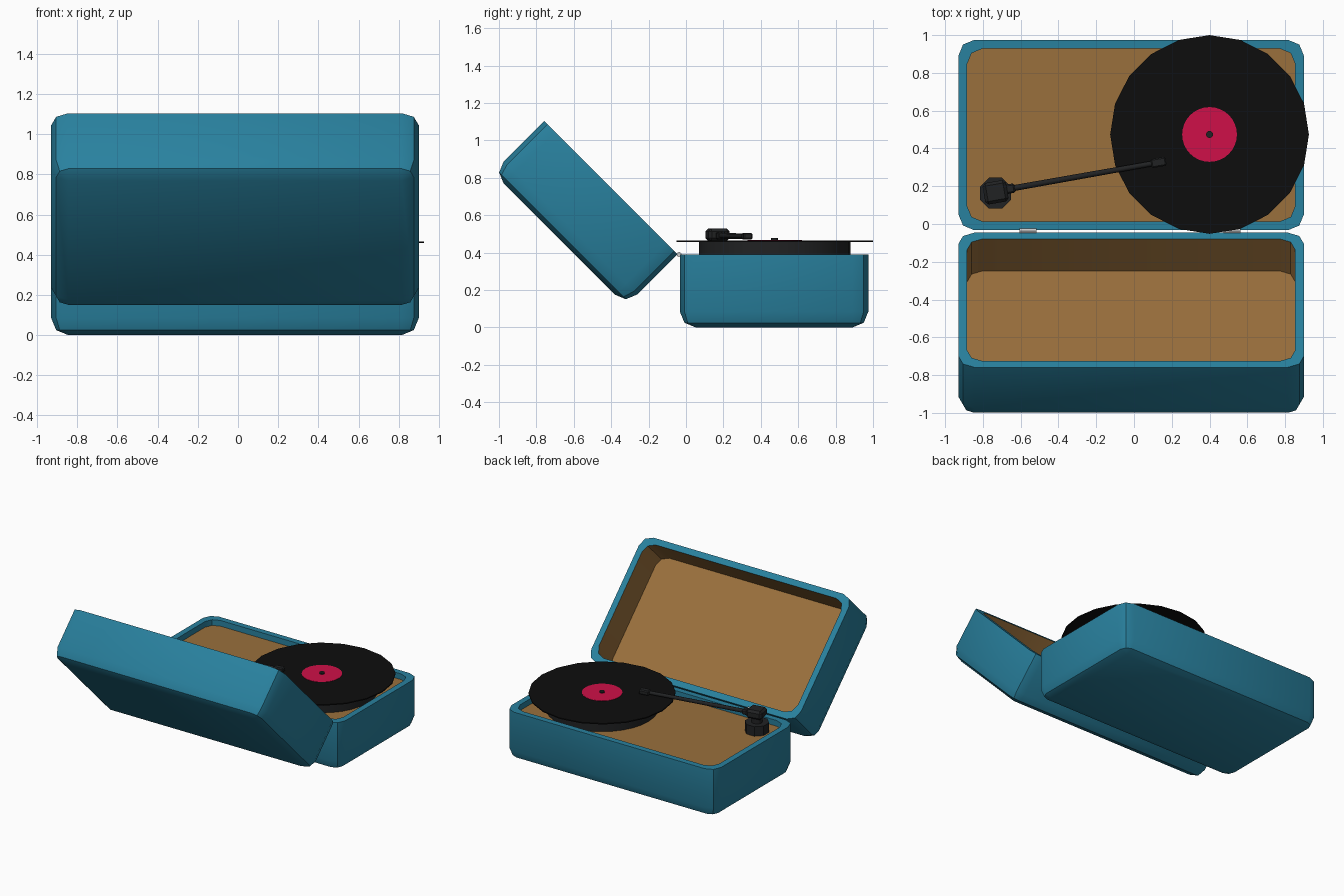
import bpy, bmesh
from math import pi, cos, sin, radians, atan2
from mathutils import Vector, Matrix

if "Cube" in bpy.data.objects:
    bpy.data.objects.remove(bpy.data.objects["Cube"])


def material(name, rgb):
    m = bpy.data.materials.new(name)
    m.diffuse_color = (*rgb, 1)
    m.use_nodes = True
    m.node_tree.nodes["Principled BSDF"].inputs["Base Color"].default_value = m.diffuse_color
    return m


TEAL = material("teal_leather", (0.022, 0.22, 0.345))
BROWN = material("tan_lining", (0.32, 0.16, 0.045))
BLACK = material("vinyl_black", (0.004, 0.004, 0.004))
DARK = material("dark_plastic", (0.015, 0.016, 0.017))
PINK = material("label_pink", (0.62, 0.005, 0.065))


def finish(bm, name, mats, matrix=Matrix(), angle=30):
    bmesh.ops.remove_doubles(bm, verts=bm.verts, dist=1e-5)
    bmesh.ops.recalc_face_normals(bm, faces=bm.faces)
    me = bpy.data.meshes.new(name)
    bm.to_mesh(me)
    bm.free()
    ob = bpy.data.objects.new(name, me)
    bpy.context.collection.objects.link(ob)
    for m in mats:
        me.materials.append(m)
    ob.matrix_world = matrix
    bpy.ops.object.select_all(action='DESELECT')
    bpy.context.view_layer.objects.active = ob
    ob.select_set(True)
    bpy.ops.object.shade_smooth_by_angle(angle=radians(angle))
    return ob


def rounded_rect(hx, hy, r, segs=2):
    pts = []
    for i, (sx, sy) in enumerate([(1, 1), (-1, 1), (-1, -1), (1, -1)]):
        for k in range(segs + 1):
            a = (i + k / segs) * pi / 2
            pts.append((sx * (hx - r) + r * cos(a), sy * (hy - r) + r * sin(a)))
    return pts


HX, HY, H, R = 0.915, 0.504, 0.39, 0.085


def case_half(name, floor, wall_mat, matrix):
    """Open tray with rounded edges, lofted from rounded rectangles."""
    rim, mid = 0.047, R * (1 - cos(pi / 4))
    rings = [(R, 0, 0), (mid, R - mid, mid), (0, R, R), (0, R, H),
             (rim, 0.08, H), (rim, 0.08, floor)]
    bm = bmesh.new()
    loops = [[bm.verts.new((x, y, z)) for x, y in rounded_rect(HX - inset, HY - inset, r)]
             for inset, r, z in rings]
    for j, (a, b) in enumerate(zip(loops, loops[1:])):
        for i in range(len(a)):
            k = (i + 1) % len(a)
            f = bm.faces.new((a[i], a[k], b[k], b[i]))
            f.material_index = wall_mat if j == len(rings) - 2 else 0
    bm.faces.new(loops[0])
    bm.faces.new(loops[-1]).material_index = 1
    return finish(bm, name, [TEAL, BROWN], matrix)


def disc(name, x, y, z0, z1, r, sides, mat, turn=0.0, axis=None):
    bm = bmesh.new()
    bmesh.ops.create_cone(bm, cap_ends=True, segments=sides, radius1=r, radius2=r, depth=z1 - z0)
    rot = axis if axis else Matrix.Rotation(turn, 4, 'Z')
    return finish(bm, name, [mat] if mat else [],
                  Matrix.Translation((x, y, (z0 + z1) / 2)) @ rot)


def block(name, centre, size, turn, mat, bevel=0.01):
    bm = bmesh.new()
    bmesh.ops.create_cube(bm, size=1)
    bmesh.ops.scale(bm, vec=size, verts=bm.verts)
    bmesh.ops.bevel(bm, geom=bm.edges[:], offset=bevel, segments=1, affect='EDGES')
    return finish(bm, name, [mat], Matrix.Translation(centre) @ Matrix.Rotation(turn, 4, 'Z'))


# Case base and lid: same tray, the lid swung open 135 degrees
CX, DECK = -0.015, 0.345
case_half("case_base", DECK, 0, Matrix.Translation((CX, 0.471, 0)))
case_half("case_lid", 0.15, 1,
          Matrix.Translation((CX, -0.678, 0.472)) @ Matrix.Rotation(radians(-45), 4, 'X'))

# Hinges
for side, x in (("left", -0.56), ("right", 0.52)):
    disc("hinge_" + side, x, -0.037, 0.39 - 0.045, 0.39 + 0.045, 0.013, 12, None,
         axis=Matrix.Rotation(pi / 2, 4, 'Y'))

# Platter, record, label and spindle
RX, RY = 0.40, 0.474
disc("platter", RX, RY, DECK, 0.458, 0.405, 32, DARK)
disc("record", RX, RY, 0.458, 0.466, 0.526, 20, BLACK)
disc("record_label", RX, RY, 0.462, 0.468, 0.145, 32, PINK)
disc("spindle", RX, RY, 0.46, 0.478, 0.019, 12, DARK)

# Tonearm: octagonal foot, post, pivot block, tube and headshell
PX, PY = -0.733, 0.163
disc("tonearm_foot", PX, PY, DECK, 0.42, 0.089, 8, DARK, turn=pi / 8)
disc("tonearm_post", PX, PY, 0.41, 0.47, 0.04, 12, DARK)
start, end = Vector((PX, PY + 0.01, 0.49)), Vector((0.13, 0.326, 0.488))
yaw = atan2(end.y - start.y, end.x - start.x)
block("tonearm_pivot", (PX, PY + 0.005, 0.495), (0.125, 0.115, 0.068), yaw, DARK, 0.016)
bm = bmesh.new()
bmesh.ops.create_cone(bm, cap_ends=True, segments=8, radius1=0.016, radius2=0.014,
                      depth=(end - start).length)
finish(bm, "tonearm_tube", [DARK], Matrix.Translation((start + end) / 2)
       @ (end - start).to_track_quat('Z', 'Y').to_matrix().to_4x4(), 50)
block("tonearm_collar", start + (end - start) * 0.09, (0.05, 0.05, 0.04), yaw, DARK, 0.008)
block("headshell", end, (0.08, 0.048, 0.036), yaw, DARK, 0.007)
